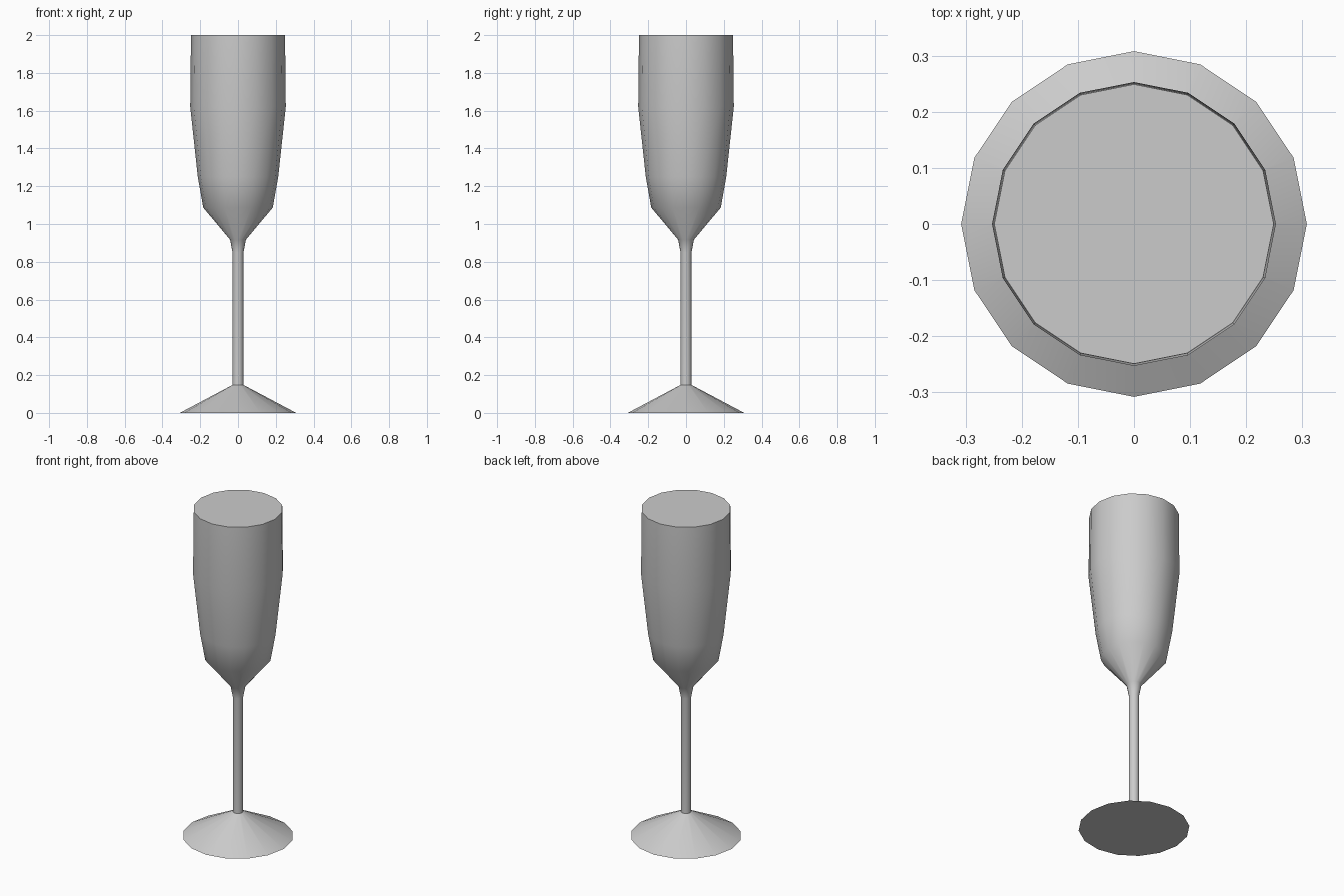
import bpy, bmesh, math

if "Cube" in bpy.data.objects:
    bpy.data.objects.remove(bpy.data.objects["Cube"])

SIDES = 16


def lathe(name, profile, cap_bottom=False, cap_top=False, angle=30):
    """Revolve (radius, z) points around the z axis."""
    bm = bmesh.new()
    rings = []
    for r, z in profile:
        rings.append([bm.verts.new((r * math.cos(2 * math.pi * i / SIDES),
                                    r * math.sin(2 * math.pi * i / SIDES), z))
                      for i in range(SIDES)])
    for low, high in zip(rings, rings[1:]):
        for i in range(SIDES):
            j = (i + 1) % SIDES
            bm.faces.new((low[i], low[j], high[j], high[i]))
    if cap_bottom:
        bm.faces.new(rings[0][::-1])
    if cap_top:
        bm.faces.new(rings[-1])
    mesh = bpy.data.meshes.new(name)
    bm.to_mesh(mesh)
    bm.free()
    obj = bpy.data.objects.new(name, mesh)
    bpy.context.collection.objects.link(obj)
    bpy.ops.object.select_all(action='DESELECT')
    obj.select_set(True)
    bpy.context.view_layer.objects.active = obj
    bpy.ops.object.shade_smooth_by_angle(angle=math.radians(angle))
    return obj


# Conical foot with a flat underside
lathe("foot", [(0.308, 0.0), (0.029, 0.148)], cap_bottom=True)

# Slim stem flowing into the tall bowl, filled level with the rim
lathe("stem_and_bowl", [(0.029, 0.148), (0.029, 0.85), (0.042, 0.917),
                        (0.184, 1.087), (0.213, 1.25), (0.253, 1.62),
                        (0.249, 2.0)], cap_top=True, angle=45)
